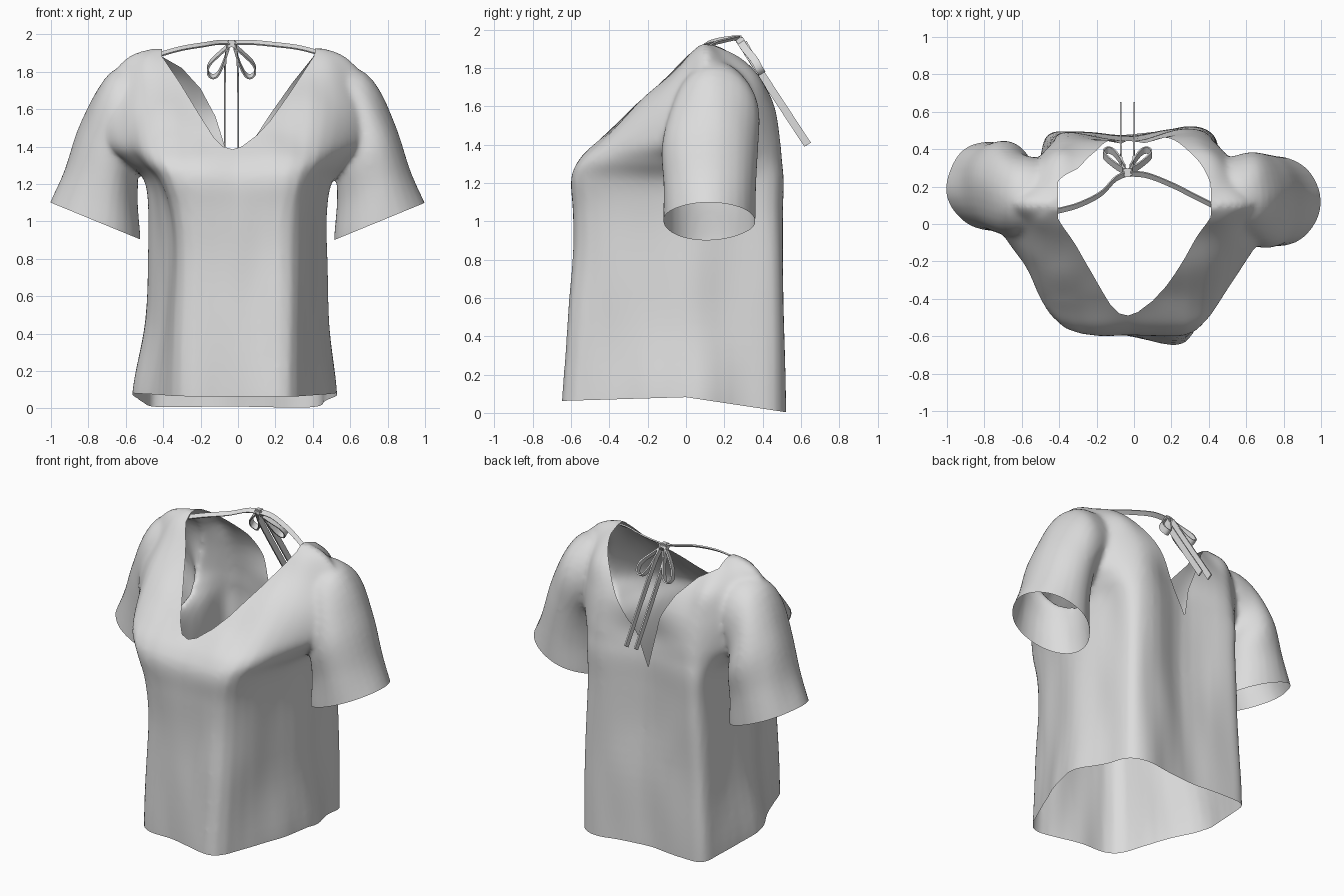
import bpy, bmesh, math
from mathutils import Vector as V, noise

if "Cube" in bpy.data.objects:
    bpy.data.objects.remove(bpy.data.objects["Cube"])

cloth = bpy.data.materials.new("light grey cloth")
cloth.diffuse_color = (0.72, 0.72, 0.72, 1)
cloth.use_nodes = True
cloth.node_tree.nodes["Principled BSDF"].inputs["Base Color"].default_value = cloth.diffuse_color


def catmull(pts, n, closed=False):
    """Smooth curve through the points, n steps per span."""
    pts = [V(p) for p in pts]
    m = len(pts)
    out = []
    for i in range(m if closed else m - 1):
        idx = (i - 1, i, i + 1, i + 2)
        a, b, c, d = [pts[k % m] if closed else pts[min(max(k, 0), m - 1)] for k in idx]
        for s in range(n):
            t = s / n
            out.append(0.5 * (2 * b + (c - a) * t + (2 * a - 5 * b + 4 * c - d) * t * t
                              + (3 * b - a - 3 * c + d) * t ** 3))
    if not closed:
        out.append(pts[-1])
    return out


def loft(bm, rings, n):
    """Closed solid through rings that all have the same point count."""
    cols = [catmull([r[k] for r in rings], n) for k in range(len(rings[0]))]
    grid = [[bm.verts.new(c[j]) for c in cols] for j in range(len(cols[0]))]
    m = len(cols)
    for a, b in zip(grid, grid[1:]):
        for k in range(m):
            bm.faces.new((a[k], a[(k + 1) % m], b[(k + 1) % m], b[k]))
    bm.faces.new(grid[0][::-1])
    bm.faces.new(grid[-1])


def make_object(name, bm):
    me = bpy.data.meshes.new(name)
    bm.to_mesh(me)
    bm.free()
    ob = bpy.data.objects.new(name, me)
    bpy.context.collection.objects.link(ob)
    me.materials.append(cloth)
    return ob


# --- blouse: torso and sleeve solids, fused, then opened up ---
bm = bmesh.new()
# z, front half width, front y, side half width, side y, back half width, back y
torso = [(-.10, .32, -.60, .54, .00, .45, .505), (.10, .32, -.60, .54, .00, .45, .505),
         (.45, .32, -.59, .49, .00, .44, .505), (.80, .32, -.58, .475, .00, .43, .505),
         (1.05, .33, -.585, .475, .00, .42, .50), (1.22, .36, -.59, .505, .02, .42, .50),
         (1.32, .40, -.545, .61, .05, .42, .49), (1.42, .41, -.45, .73, .07, .42, .48),
         (1.60, .43, -.27, .76, .10, .42, .45), (1.76, .43, -.10, .69, .11, .41, .37),
         (1.87, .43, .00, .59, .11, .40, .25), (1.925, .40, .06, .46, .11, .38, .15)]
rings = []
for z, a, fy, s, sy, b, by in torso:
    dip = .06 if .7 < z < 1.55 else (.03 if z < .7 else .01)
    low = max(0, 1 - max(z, 0) / .9)
    tuck = min(1, max(0, (1.3 - z) / .4))      # left front corner hangs slacker
    ring = []
    for side in (1, -1):
        t = tuck if side < 0 else 0
        half = [(a * (.9 if side > 0 else 1) - .03 * t,
                 fy + .015 + .035 * t - (.055 * low if side > 0 else 0)),
                (a * .42 + s * .58 - .045 * t, fy * .52 + sy * .48 + .03 * t), (s, sy),
                (s * .5 + b * .5, sy * .5 + by * .5), (b, by - .04 * (z < 1.7)),
                (b * .65, by + (.012 if side > 0 else -.016))]
        pts = [(x * side - .02 * low, y) for x, y in half]
        ring += [(0, fy)] + pts if side > 0 else [(0, by - dip)] + pts[::-1]
    rings.append(catmull([(x, y, z) for x, y in ring], 4, True))
loft(bm, rings, 5)

# centre x, centre z, half axis x, half axis z, half depth y
sleeve = [(.42, 1.62, .05, .21, .18), (.60, 1.56, .085, .24, .225), (.685, 1.38, .155, .15, .25),
          (.73, 1.18, .20, .09, .24), (.757, 1.00, .243, .10, .24), (.782, .90, .255, .105, .24)]
for side, cy in ((1, .12), (-1, .20)):
    rings = []
    for cx, cz, ux, uz, v in sleeve:
        shift = cy if cz < 1.5 else .15
        ring = []
        for k in range(28):
            t = math.tau * k / 28
            ring.append((side * (cx + ux * math.cos(t)), shift + v * math.sin(t), cz + uz * math.cos(t)))
        rings.append(ring)
    loft(bm, rings, 5)
bmesh.ops.recalc_face_normals(bm, faces=bm.faces)
blouse = make_object("blouse", bm)
rm = blouse.modifiers.new("fuse", 'REMESH')
rm.mode = 'VOXEL'
rm.voxel_size = .016
sm = blouse.modifiers.new("soften", 'SMOOTH')
sm.factor = .5
sm.iterations = 8
dg = bpy.context.evaluated_depsgraph_get()
fused = bpy.data.meshes.new_from_object(blouse.evaluated_get(dg))
blouse.modifiers.clear()
blouse.data = fused

bm = bmesh.new()
bm.from_mesh(fused)
bm.normal_update()
# soft cloth folds, stretched vertically
moves = [(v, v.normal * .014 * noise.noise(V((v.co.x * 5 + 3, v.co.y * 5, v.co.z * 1.6)))) for v in bm.verts]
for v, d in moves:
    v.co += d


def cut(co, no, rule):
    faces = [f for f in bm.faces if rule(f.calc_center_median())]
    edges = {e for f in faces for e in f.edges}
    verts = {v for f in faces for v in f.verts}
    bmesh.ops.bisect_plane(bm, geom=faces + list(edges) + list(verts), dist=1e-5,
                           plane_co=co, plane_no=no)


def remove(rule):
    bmesh.ops.delete(bm, geom=[f for f in bm.faces if rule(f.calc_center_median())], context='FACES')


# hem, lower at the back
cut((0, 0, 0), (0, 1, 0), lambda c: c.z < .2)
for sgn, slope in ((-1, .03), (1, -.15)):
    cut((0, 0, .082), (0, -slope, 1), lambda c: c.z < .2 and c.y * sgn > 0)
remove(lambda c: c.z < .082 + c.y * (.03 if c.y < 0 else -.15))

# sleeve openings
for side in (1, -1):
    n = V((side * .38, 0, -.925))
    p = V((side * .757, 0, 1.0))
    rule = lambda c: c.x * side > .495 and .7 < c.z < 1.15
    cut(p, n, rule)
    remove(lambda c: rule(c) and (c - p).dot(n) > 0)

# V necklines, front and deeper back: (distance from middle, height), per side
MID, RIDGE = -.03, .09
necks = {(-1, 1): [(0, 1.385), (.05, 1.40), (.13, 1.46), (.20, 1.535), (.31, 1.69), (.44, 1.89), (.46, 2.3)],
         (-1, -1): [(0, 1.385), (.05, 1.40), (.10, 1.45), (.17, 1.56), (.28, 1.74), (.375, 1.88), (.39, 2.3)],
         (1, 1): [(0, 1.20), (.09, 1.40), (.20, 1.57), (.32, 1.74), (.44, 1.89), (.46, 2.3)],
         (1, -1): [(0, 1.20), (.04, 1.40), (.09, 1.56), (.17, 1.71), (.27, 1.82), (.375, 1.88), (.39, 2.3)]}


def neck_z(c):
    d = abs(c.x - MID)
    line = necks[1 if c.y > RIDGE else -1, 1 if c.x > MID else -1]
    for (x0, z0), (x1, z1) in zip(line, line[1:]):
        if d <= x1:
            return z0 + (z1 - z0) * (d - x0) / (x1 - x0)
    return 9


cut((0, RIDGE, 0), (0, 1, 0), lambda c: c.z > 1.7)
cut((MID, 0, 0), (1, 0, 0), lambda c: c.z > 1.1)
for (sgn, side), line in necks.items():
    for (x0, z0), (x1, z1) in zip(line, line[1:]):
        cut((MID + side * x0, 0, z0), V((-(z1 - z0) * side, 0, x1 - x0)).normalized(),
            lambda c: (c.y - RIDGE) * sgn > 0 and c.z > 1.1
            and x0 - .03 < (c.x - MID) * side < x1 + .03)
remove(lambda c: c.z > 1.1 and c.z > neck_z(c))
# drop any loose scraps left by the cuts
todo = set(bm.verts)
scraps = []
while todo:
    stack, part = [todo.pop()], []
    while stack:
        v = stack.pop()
        part.append(v)
        for e in v.link_edges:
            w = e.other_vert(v)
            if w in todo:
                todo.remove(w)
                stack.append(w)
    if len(part) < 500:
        scraps += part
bmesh.ops.delete(bm, geom=scraps, context='VERTS')
for f in bm.faces:
    f.smooth = True
    f.material_index = 0
bm.to_mesh(fused)
bm.free()
fused.materials.clear()
fused.materials.append(cloth)


# --- neck tie: flat ribbons ---
def ribbon(name, pts, across, n=8):
    rb = bmesh.new()
    across = V(across)
    rows = [(rb.verts.new(p - across), rb.verts.new(p + across)) for p in catmull(pts, n)]
    for a, b in zip(rows, rows[1:]):
        rb.faces.new((a[0], a[1], b[1], b[0]))
    ob = make_object(name, rb)
    thick = ob.modifiers.new("thickness", 'SOLIDIFY')
    thick.thickness = .009
    thick.offset = 0


KX = -.035
W = V((0, .85, .53)) * .02
ribbon("neck_strap_left", [(-.41, .07, 1.895), (-.30, .10, 1.925), (-.18, .16, 1.945),
                           (-.10, .24, 1.957), (KX, .27, 1.955)], (0, .013, .01))
ribbon("neck_strap_right", [(KX, .27, 1.955), (.07, .26, 1.957), (.2, .21, 1.945),
                            (.32, .15, 1.93), (.42, .10, 1.905)], (0, .013, .01))
loop = [(.008, .28, 1.945), (.06, .31, 1.90), (.115, .355, 1.845), (.127, .38, 1.80), (.105, .395, 1.775),
        (.075, .385, 1.785), (.045, .35, 1.84), (.015, .30, 1.93)]
for side, word in ((1, "right"), (-1, "left")):
    ribbon("bow_loop_" + word, [(KX + side * x, y, z) for x, y, z in loop], W)
    ribbon("bow_tail_" + word, [(KX + side * .02, .28, 1.95), (KX + side * .034, .36, 1.82),
                                (KX + side * .036, .635, 1.40)], W, 4)

# knot
kb = bmesh.new()
bmesh.ops.create_cube(kb, size=1)
for v in kb.verts:
    v.co = V((v.co.x * .05, v.co.y * .045, v.co.z * .038)) + V((KX, .275, 1.952))
bmesh.ops.bevel(kb, geom=kb.edges[:], offset=.008, segments=2, affect='EDGES')
make_object("bow_knot", kb)
